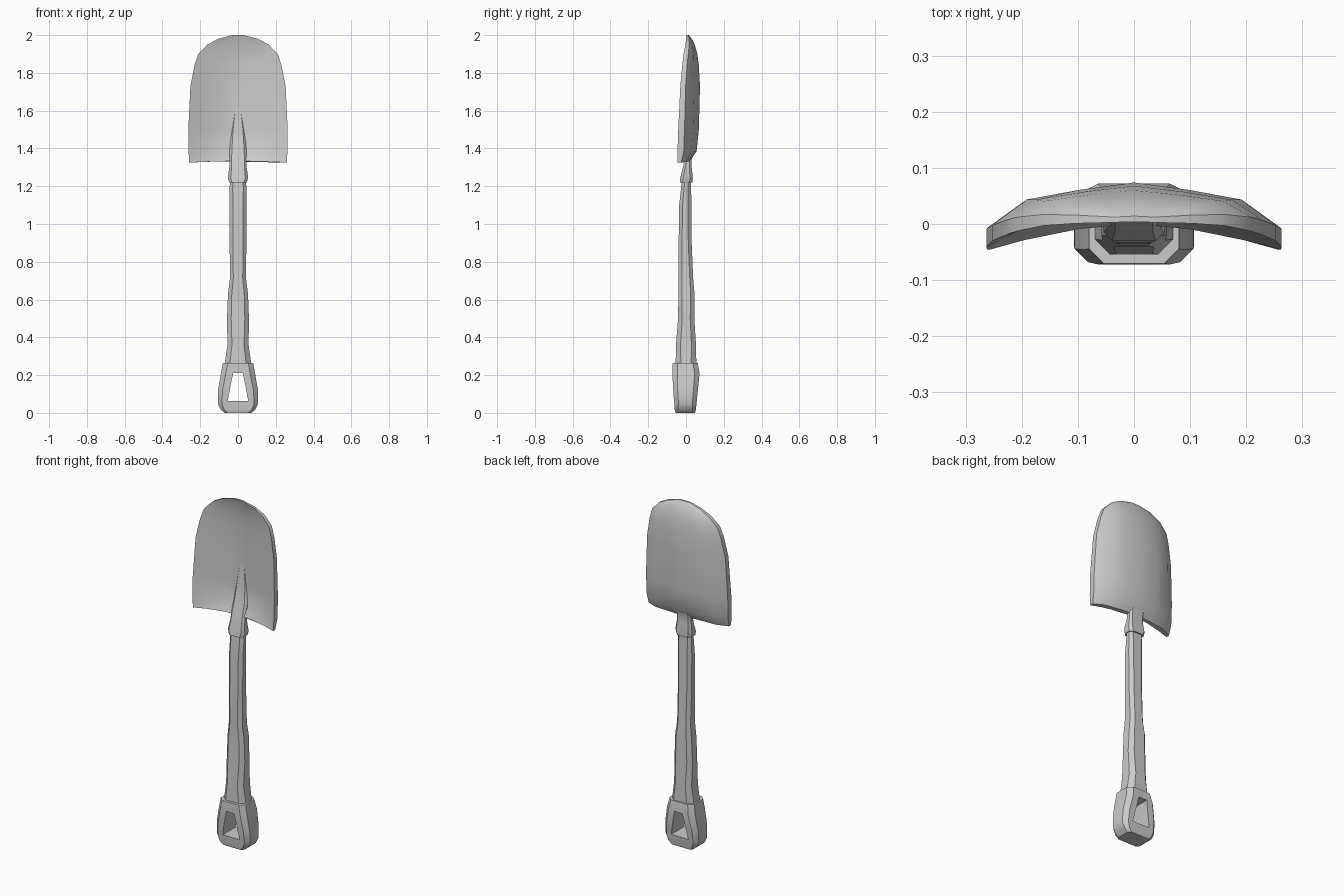
import bpy, bmesh

if "Cube" in bpy.data.objects:
    bpy.data.objects.remove(bpy.data.objects["Cube"])


def loft(name, rings, smooth=0.5):
    """Skin closed rings of points and cap both ends."""
    bm = bmesh.new()
    loops = [[bm.verts.new(p) for p in r] for r in rings]
    n = len(loops[0])
    for a, b in zip(loops, loops[1:]):
        for i in range(n):
            j = (i + 1) % n
            bm.faces.new((a[i], a[j], b[j], b[i]))
    bm.faces.new(loops[0])
    bm.faces.new(loops[-1])
    bmesh.ops.recalc_face_normals(bm, faces=bm.faces)
    me = bpy.data.meshes.new(name)
    bm.to_mesh(me)
    bm.free()
    ob = bpy.data.objects.new(name, me)
    bpy.context.collection.objects.link(ob)
    select(ob)
    if smooth:
        bpy.ops.object.shade_smooth_by_angle(angle=smooth)
    return ob


def select(ob):
    bpy.ops.object.select_all(action='DESELECT')
    ob.select_set(True)
    bpy.context.view_layer.objects.active = ob


def octagon(z, w, y0, y1, c):
    """Chamfered rectangle, half-width w, from y0 to y1."""
    return [(-w + c, y0, z), (w - c, y0, z), (w, y0 + c, z), (w, y1 - c, z),
            (w - c, y1, z), (-w + c, y1, z), (-w, y1 - c, z), (-w, y0 + c, z)]


def blade_ring(z, w, fc, fe, bc, be):
    """Bowed section: front centre/edge depth, back centre/edge depth."""
    us = [-1, -0.76, -0.38, 0, 0.38, 0.76, 1]
    bow = {0: 0, 0.38: 0.17, 0.76: 0.4, 1: 1}
    sag = 0.008 if z < 1.34 else 0
    front = [(u * w, fc + (fe - fc) * abs(u) ** 1.7, z + sag * (1 - u * u)) for u in us]
    back = [(u * w, bc + (be - bc) * bow[abs(u)], z + sag * (1 - u * u))
            for u in reversed(us)]
    return front + back


# blade
loft("blade", [blade_ring(*r) for r in [
    (1.325, .258, .000, -.046, .020, -.026),
    (1.385, .262, .032, -.045, .056, -.012),
    (1.50, .263, .036, -.041, .068, -.008),
    (1.73, .252, .038, -.030, .074, -.002),
    (1.84, .230, .034, -.020, .068, .006),
    (1.90, .210, .028, -.013, .060, .012),
    (1.95, .162, .018, -.003, .046, .017),
    (1.98, .105, .010, .001, .031, .016),
    (2.00, .030, .004, .003, .014, .012)]])

# socket running up into the blade as a fading rib
loft("socket", [octagon(*r) for r in [
    (1.22, .047, -.033, .034, .015),
    (1.245, .054, -.030, .036, .015),
    (1.30, .046, -.016, .030, .012),
    (1.34, .046, -.008, .030, .012),
    (1.40, .044, .012, .050, .012),
    (1.50, .036, .027, .055, .010),
    (1.62, .020, .037, .058, .008)]])

# shaft
loft("shaft", [octagon(*r) for r in [
    (.25, .072, -.055, .055, .028),
    (.36, .056, -.053, .053, .024),
    (.50, .058, -.042, .044, .022),
    (.63, .053, -.040, .045, .020),
    (.71, .043, -.040, .038, .018),
    (.90, .044, -.039, .030, .018),
    (1.10, .045, -.036, .029, .018),
    (1.19, .044, -.026, .027, .016),
    (1.235, .043, -.022, .026, .016)]])

# grip
grip = loft("grip", [octagon(*r) for r in [
    (0, .070, -.055, .048, .014),
    (.018, .092, -.060, .052, .018),
    (.05, .107, -.062, .056, .022),
    (.12, .106, -.068, .063, .024),
    (.21, .090, -.072, .072, .026),
    (.265, .080, -.070, .062, .026)]], smooth=0)

# hand hole cut through the grip
hole = [(-.055, .062), (.055, .062), (.026, .21), (-.026, .21)]
cutter = loft("hole_cutter", [[(x, y, z) for x, z in hole] for y in (-.2, .2)], smooth=0)
cutter.hide_render = True
mod = grip.modifiers.new("hole", 'BOOLEAN')
mod.object = cutter
mod.operation = 'DIFFERENCE'
mod.solver = 'EXACT'
select(grip)
bpy.ops.object.modifier_apply(modifier="hole")
bpy.data.objects.remove(cutter)
bpy.ops.object.shade_smooth_by_angle(angle=0.5)
